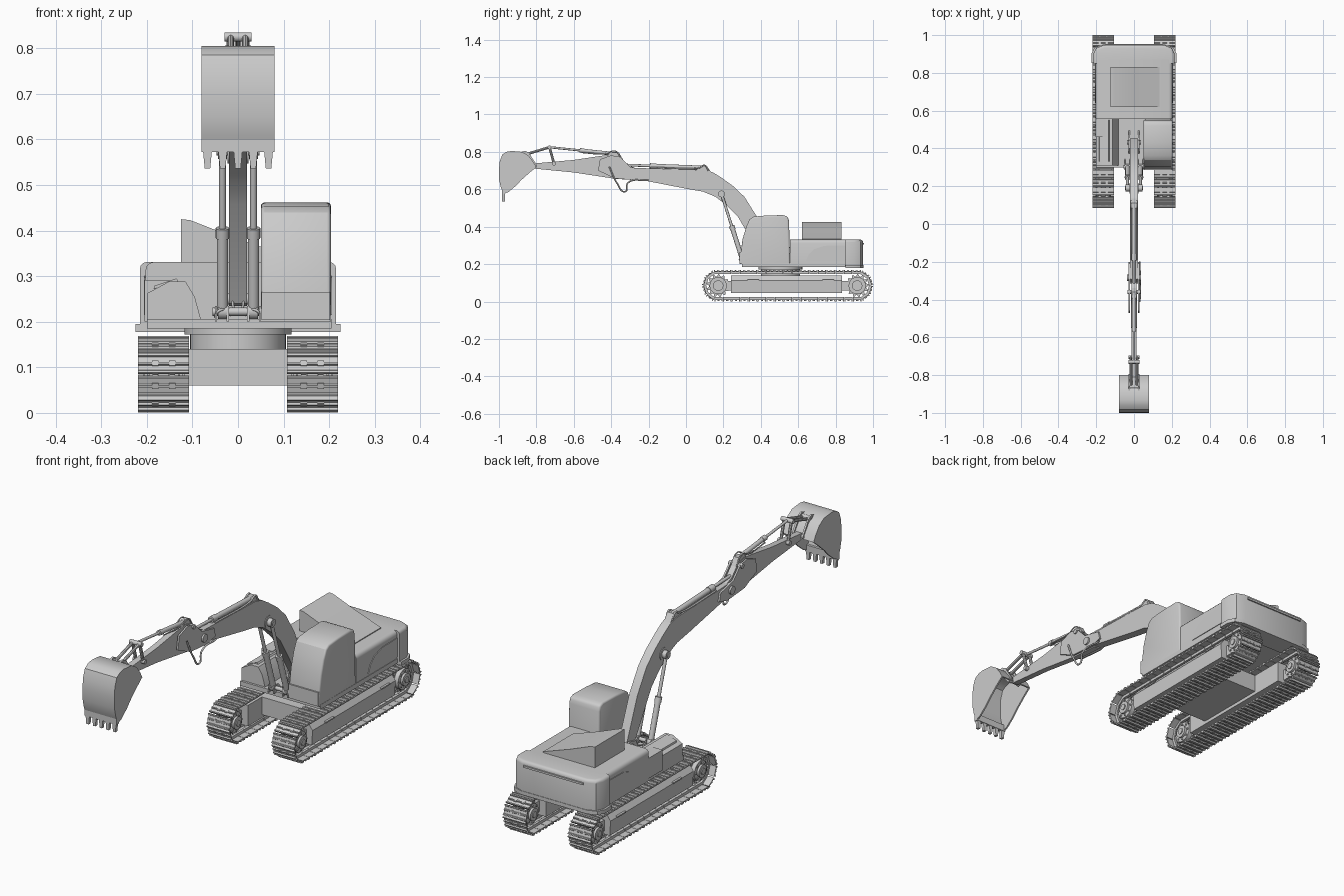
import bpy, bmesh, math
from mathutils import Vector, Matrix

if "Cube" in bpy.data.objects:
    bpy.data.objects.remove(bpy.data.objects["Cube"], do_unlink=True)

GREY = bpy.data.materials.new("plain grey")
GREY.use_nodes = True
GREY.diffuse_color = (0.6, 0.6, 0.6, 1)
GREY.node_tree.nodes["Principled BSDF"].inputs["Base Color"].default_value = (0.6, 0.6, 0.6, 1)
parts = []


def finish(name, bm):
    bmesh.ops.recalc_face_normals(bm, faces=bm.faces)
    me = bpy.data.meshes.new(name)
    bm.to_mesh(me)
    bm.free()
    ob = bpy.data.objects.new(name, me)
    me.materials.append(GREY)
    bpy.context.collection.objects.link(ob)
    parts.append(ob)
    return ob


def add_prism(bm, pts, lo, hi, axis="x"):
    """Extrude a 2D outline along an axis: x uses (y,z), y uses (x,z), z uses (x,y)."""
    place = {"x": lambda a, b, t: (t, a, b), "y": lambda a, b, t: (a, t, b),
             "z": lambda a, b, t: (a, b, t)}[axis]
    ends = [[bm.verts.new(place(a, b, t)) for a, b in pts] for t in (lo, hi)]
    n = len(pts)
    for ring in ends:
        bm.faces.new(ring)
    for i in range(n):
        j = (i + 1) % n
        bm.faces.new((ends[0][i], ends[0][j], ends[1][j], ends[1][i]))
    return ends[0] + ends[1]


def prism(name, pts, lo, hi, axis="x", bevel=0, pick=None):
    bm = bmesh.new()
    add_prism(bm, pts, lo, hi, axis)
    bmesh.ops.recalc_face_normals(bm, faces=bm.faces)
    if bevel:
        edges = [e for e in bm.edges if e.calc_face_angle(0) > 0.7
                 and (pick is None or pick((e.verts[0].co + e.verts[1].co) / 2))]
        bmesh.ops.bevel(bm, geom=edges, offset=bevel, segments=3, profile=0.5, affect="EDGES")
    return finish(name, bm)


def rect(a0, a1, b0, b1):
    return [(a0, b0), (a1, b0), (a1, b1), (a0, b1)]


def box(name, x, y, z, bevel=0, pick=None):
    return prism(name, rect(*x, *y), *z, "z", bevel, pick)


def rod(name, a, b, r, sides=16):
    a, b = Vector(a), Vector(b)
    bm = bmesh.new()
    turn = (b - a).to_track_quat("Z", "Y").to_matrix().to_4x4()
    bmesh.ops.create_cone(bm, cap_ends=True, segments=sides, radius1=r, radius2=r,
                          depth=(b - a).length, matrix=Matrix.Translation((a + b) / 2) @ turn)
    return finish(name, bm)


def pin(name, y, z, r, half, x=0):
    return rod(name, (x - half, y, z), (x + half, y, z), r, 20)


def ram(name, a, b, split, r, rr):
    """Hydraulic cylinder: thick barrel, collar and thin piston rod."""
    a, b = Vector(a), Vector(b)
    m = a.lerp(b, split)
    rod(name + "_barrel", a, m, r)
    rod(name + "_collar", m.lerp(a, 0.12), m, r * 1.2)
    rod(name + "_piston", m, b, rr)


def hose(name, pts, r=0.004):
    cu = bpy.data.curves.new(name, "CURVE")
    cu.dimensions, cu.bevel_depth, cu.bevel_resolution = "3D", r, 2
    sp = cu.splines.new("BEZIER")
    sp.bezier_points.add(len(pts) - 1)
    for p, co in zip(sp.bezier_points, pts):
        p.co = co
        p.handle_left_type = p.handle_right_type = "AUTO"
    cu.materials.append(GREY)
    bpy.context.collection.objects.link(bpy.data.objects.new(name, cu))


# Tracks
Y0, Y1, ZC, R, SHOES = 0.172, 0.915, 0.085, 0.073, 42
RUN, ARC = Y1 - Y0, math.pi * R


def track_frame(s):
    """Point and tangent angle on the track loop at distance s."""
    if s < RUN:
        return Y1 - s, ZC - R, math.pi
    s -= RUN
    if s < ARC:
        a = -math.pi / 2 - s / R
        return Y0 + R * math.cos(a), ZC + R * math.sin(a), a - math.pi / 2
    s -= ARC
    if s < RUN:
        return Y0 + s, ZC + R, 0
    a = math.pi / 2 - (s - RUN) / R
    return Y1 + R * math.cos(a), ZC + R * math.sin(a), a - math.pi / 2


def gear(cy, r0, r1, teeth):
    pts = []
    for i in range(teeth * 4):
        a, r = math.tau * i / (teeth * 4), r1 if i % 4 < 2 else r0
        pts.append((cy + r * math.cos(a), ZC + r * math.sin(a)))
    return pts


pitch = 2 * (RUN + ARC) / SHOES
h = pitch * 0.48
shoe = [(-h, 0), (h, 0), (h, .011), (h - .005, .011), (h - .007, .005), (.004, .005), (.002, .010),
        (-.002, .010), (-.004, .005), (-h + .007, .005), (-h + .005, .011), (-h, .011)]
for side, tag in ((1, "left"), (-1, "right")):
    cx = side * 0.163
    bm = bmesh.new()
    for i in range(SHOES):
        y, z, ang = track_frame(i * pitch)
        new = add_prism(bm, shoe, cx - 0.056, cx + 0.056)
        for off in (-0.019, 0.019):
            new += add_prism(bm, rect(-h, h, -0.012, 0), cx + off - 0.006, cx + off + 0.006)
            new += add_prism(bm, rect(-.006, .006, .005, .009), cx + off - 0.007, cx + off + 0.007)
        bmesh.ops.transform(bm, verts=new, matrix=Matrix.Translation((0, y, z)) @ Matrix.Rotation(ang, 4, "X"))
    finish(tag + "_track_shoes", bm)
    # Side frame with sloping shoulders, wheels and rollers
    out = [(0.118, 0.045), (0.202, 0.045), (0.206, 0.112), (0.185, 0.14), (0.118, 0.14)]
    prism(tag + "_track_frame", [(side * a, b) for a, b in out], 0.24, 0.835, "y")
    box(tag + "_frame_core", (cx - 0.012, cx + 0.012), (Y0, Y1), (0.06, 0.11))
    for cy, end in ((Y0, "front"), (Y1, "rear")):
        prism(f"{tag}_{end}_sprocket", gear(cy, 0.05, 0.061, 13), cx - 0.012, cx + 0.012)
        pin(f"{tag}_{end}_wheel", cy, ZC, 0.046, 0.032, cx)
        pin(f"{tag}_{end}_hub", cy, ZC, 0.028, 0.042, cx)
        pin(f"{tag}_{end}_cap", cy, ZC, 0.014, 0.046, cx)
        for k in range(8):
            a = math.tau * k / 8
            pin(f"{tag}_{end}_bolt_{k}", cy + .037 * math.cos(a), ZC + .037 * math.sin(a), .004, .036, cx)
    for y in (0.36, 0.76):
        box(tag + "_step", (side * 0.2, side * 0.211), (y - 0.03, y + 0.03), (0.112, 0.118))

# Undercarriage and turntable
box("centre_frame", (-0.125, 0.125), (0.34, 0.68), (0.06, 0.14))
rod("turntable_base", (0, 0.505, 0.13), (0, 0.505, 0.18), 0.105, 40)
rod("turntable_ring", (0, 0.505, 0.172), (0, 0.505, 0.19), 0.117, 40)

# Upper platform
box("deck", (-0.2, 0.205), (0.3, 0.87), (0.185, 0.206))
top_edges = lambda c: c.z > 0.32 and abs(c.x) > 0.15
box("engine_hood", (-0.203, 0.203), (0.557, 0.87), (0.2, 0.331), 0.018, top_edges)
plan = [(-.215, .85), (.215, .85), (.215, .9), (.2, .932), (.16, .947), (-.16, .947), (-.2, .932), (-.215, .9)]
prism("counterweight", plan, 0.2, 0.331, "z", 0.014, lambda c: c.z > 0.32 and c.y > 0.86)
prism("counterweight_lip", [(x * 1.045, y + 0.002) for x, y in plan], 0.178, 0.195, "z")
prism("counterweight_foot", plan, 0.19, 0.202, "z")
box("rear_handle", (-0.15, 0.15), (0.94, 0.953), (0.305, 0.314))
prism("engine_cover", [(-.125, .325), (-.125, .425), (-.105, .423), (0, .382), (.135, .335), (.135, .325)],
      0.62, 0.832, "y")
arch = [(0.64, 0.215), (0.85, 0.215), (0.85, 0.3), (0.74, 0.298), (0.685, 0.28), (0.655, 0.25)]
for side in (1, -1):
    prism("side_panel", arch, side * 0.2, side * 0.206)

# Toolbox with sloping inner side
prism("toolbox", [(-.2, .2), (-.2, .262), (-.152, .288), (-.115, .288), (-.095, .255), (-.08, .2)], 0.31, 0.56, "y")
prism("toolbox_lid", [(-.185, .272), (-.183, .279), (-.135, .295), (-.13, .287)], 0.33, 0.55, "y")
box("tank", (-0.205, -0.15), (0.46, 0.56), (0.2, 0.292))

# Cab
cab = [(.29, .2), (.293, .268), (.303, .335), (.322, .4), (.34, .44), (.362, .454),
       (.43, .46), (.52, .462), (.543, .454), (.551, .43), (.556, .2)]
prism("cab", cab, 0.05, 0.204, "x", 0.009, lambda c: c.z > 0.28)
box("cab_front_sill", (0.052, 0.202), (0.286, 0.3), (0.204, 0.265))

# Boom with foot brackets
boom = [(.435, .235), (.455, .265), (.377, .457), (.313, .559), (.255, .615), (.19, .662), (.145, .69), (.099, .703),
        (-.195, .712), (-.29, .715), (-.315, .69), (-.29, .658), (-.249, .652), (.008, .602), (.09, .588), (.158, .56),
        (.222, .51), (.275, .457), (.405, .24)]
prism("boom", boom, -0.02, 0.02)
for s in (1, -1):
    prism("boom_foot_bracket", [(.37, .2), (.4, .265), (.445, .275), (.5, .2)], s * 0.022, s * 0.03)
    for x in (0.02, 0.046):
        prism("ram_bracket", [(.285, .2), (.29, .235), (.32, .235), (.35, .2)], s * x, s * (x + 0.005))
    ram("boom_ram", (s * 0.034, 0.302, 0.222), (s * 0.034, 0.19, 0.575), 0.52, 0.0125, 0.0075)
    pin("boom_ram_eye", 0.19, 0.575, 0.018, 0.01, s * 0.034)
    pin("ram_foot_eye", 0.302, 0.222, 0.016, 0.01, s * 0.034)
pin("boom_side_boss", 0.19, 0.575, 0.028, 0.023)
pin("boom_ram_pin", 0.19, 0.575, 0.01, 0.047)
pin("boom_foot_pin", 0.432, 0.25, 0.012, 0.036)
pin("ram_foot_pin", 0.302, 0.222, 0.009, 0.056)

# Stick
stick = [(-.822, .72), (-.815, .738), (-.6, .757), (-.46, .778), (-.4, .785), (-.352, .776),
         (-.31, .73), (-.25, .705), (-.235, .67), (-.25, .648), (-.377, .656), (-.6, .69), (-.805, .71)]
prism("stick", stick, -0.014, 0.014)
cheek = [(-.47, .70), (-.46, .76), (-.4, .782), (-.35, .772), (-.3, .72), (-.21, .7), (-.2, .662), (-.26, .648), (-.38, .658)]
for s in (1, -1):
    prism("stick_cheek", cheek, s * 0.02, s * 0.028)
pin("stick_pivot", -0.285, 0.685, 0.018, 0.036)
pin("stick_ram_pin", -0.36, 0.765, 0.01, 0.034)
prism("stick_ram_bracket", [(.05, .7), (.085, .725), (.11, .725), (.14, .685)], -0.016, 0.016)
ram("stick_ram", (0, 0.1, 0.714), (0, -0.32, 0.73), 0.7, 0.012, 0.007)

# Bucket ram and linkage
prism("bucket_ram_bracket", [(-.43, .775), (-.39, .798), (-.36, .798), (-.34, .765)], -0.012, 0.012)
ram("bucket_ram", (0, -0.37, 0.788), (0, -0.73, 0.825), 0.55, 0.010, 0.006)
for s in (1, -1):
    rod("rocker_link", (s * 0.018, -0.73, 0.825), (s * 0.018, -0.705, 0.735), 0.007, 8)
    rod("push_link", (s * 0.016, -0.73, 0.825), (s * 0.016, -0.862, 0.785), 0.007, 8)
    prism("bucket_ear", [(-.9, .795), (-.86, .806), (-.84, .795), (-.795, .725), (-.815, .71), (-.85, .75)],
          s * 0.02, s * 0.028)
for name, y, z in (("link", -0.73, 0.825), ("rocker", -0.705, 0.737), ("push", -0.862, 0.787), ("bucket", -0.812, 0.724)):
    pin(name + "_pin", y, z, 0.010, 0.03)

# Bucket: curved shell, cheeks and teeth
back = [(-.975, .575), (-.99, .61), (-.999, .65), (-1, .70), (-.997, .745), (-.983, .785), (-.96, .80), (-.933, .805),
        (-.875, .8), (-.84, .778), (-.815, .745), (-.8, .718)]
centre = Vector((-0.89, 0.69))
inner = [tuple(Vector(p).lerp(centre, 0.06)) for p in back]
prism("bucket_shell", back + inner[::-1], -0.079, 0.079)
mouth = [(-.835, .69), (-.88, .65), (-.91, .618), (-.95, .585)]
for s in (1, -1):
    prism("bucket_cheek", back + mouth, s * 0.073, s * 0.08)
box("bucket_lip", (-0.08, 0.08), (-0.985, -0.967), (0.572, 0.602))
for i in range(5):
    x = (i - 2) * 0.0335
    prism("bucket_tooth", [(x - .01, .578), (x - .006, .536), (x + .006, .536), (x + .01, .578)], -0.983, -0.969, "y")

# Hoses
hose("stick_hose", [(.03, -.41, .72), (.034, -.37, .635), (.034, -.325, .588), (.034, -.31, .635), (.03, -.2, .648)])
for s in (1, -1):
    hose("boom_hose", [(s * .016, .12, .7), (s * .016, .1, .728), (s * .016, .07, .715), (s * .018, -.19, .716)])
    hose("bucket_hose", [(s * .013, -.35, .775), (s * .013, -.38, .805), (s * .013, -.43, .79), (s * .012, -.55, .795)], .003)
    hose("foot_hose", [(s * .05, .3, .21), (s * .04, .285, .225), (s * .015, .33, .215), (s * .012, .42, .25)], .003)

# Smooth rounded surfaces, keep hard edges
bpy.ops.object.select_all(action="DESELECT")
for ob in parts:
    ob.select_set(True)
bpy.context.view_layer.objects.active = parts[0]
bpy.ops.object.shade_smooth_by_angle(angle=math.radians(32))
